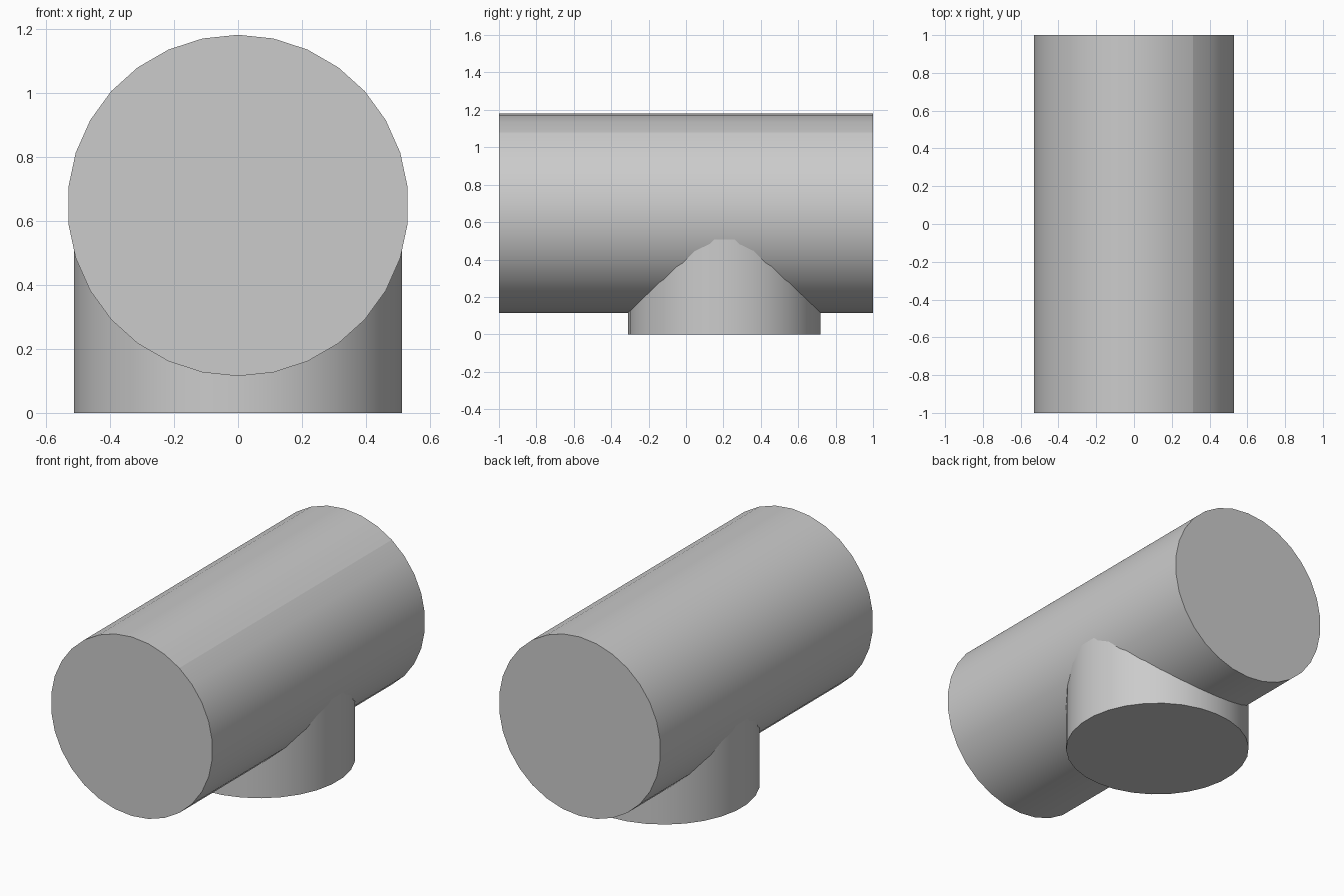
import bpy
from math import radians

cube = bpy.data.objects.get("Cube")
if cube:
    bpy.data.objects.remove(cube, do_unlink=True)

SIDES = 30

grey = bpy.data.materials.new("plain grey")
grey.use_nodes = True
colour = (0.6, 0.6, 0.6, 1)
grey.diffuse_color = colour
grey.node_tree.nodes["Principled BSDF"].inputs["Base Color"].default_value = colour


def pipe(name, radius, length, centre, tilt=0):
    bpy.ops.mesh.primitive_cylinder_add(
        vertices=SIDES, radius=radius, depth=length,
        location=centre, rotation=(radians(tilt), 0, 0))
    ob = bpy.context.object
    ob.name = name
    ob.data.materials.append(grey)
    bpy.ops.object.transform_apply(location=False, rotation=True, scale=True)
    bpy.ops.object.shade_smooth_by_angle(angle=radians(30))
    return ob


# Main pipe lying front to back, with its closed flat ends
main = pipe("main_pipe", 0.533, 2.0, (0, 0, 0.648), tilt=90)

# One crease along the upper left of the main pipe
crease_x = 0.313
for edge in main.data.edges:
    a, b = (main.data.vertices[i].co for i in edge.vertices)
    if abs(a.y - b.y) > 1 and a.z > 0 and abs(a.x - crease_x) < 0.01:
        edge.use_edge_sharp = True

# Branch rising from the ground into the middle of the main pipe
pipe("branch_pipe", 0.515, 0.64, (0, 0.205, 0.32))
